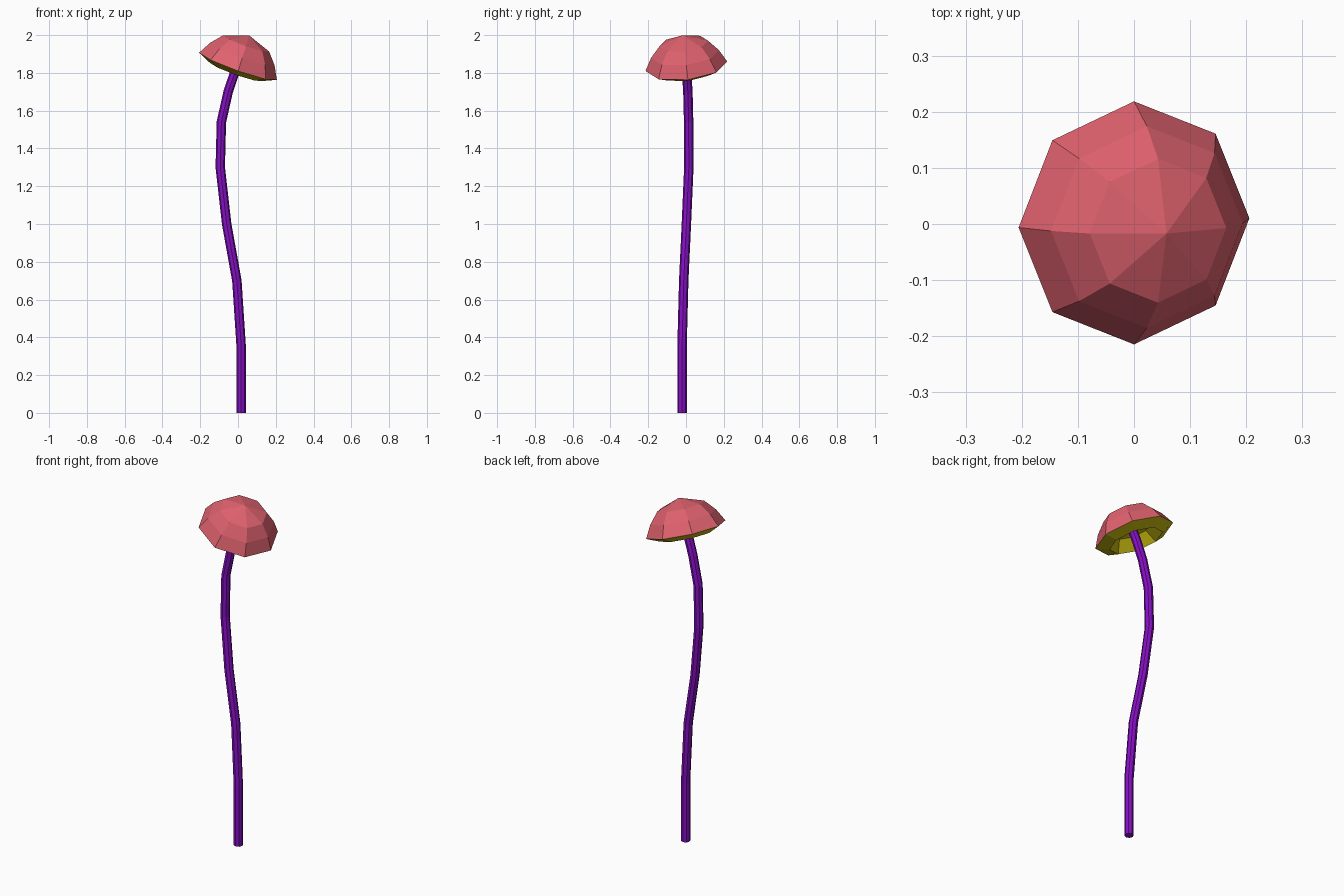
import bpy, bmesh
from math import sin, cos, pi
from mathutils import Vector

if "Cube" in bpy.data.objects:
    bpy.data.objects.remove(bpy.data.objects["Cube"])

SIDES = 8
CENTRE = Vector((0, 0.002, 1.835))
AXIS = Vector((0.354, -0.116, 1)).normalized()      # tilted cap axis
V = Vector((0, 1, 0.116)).normalized()
U = V.cross(AXIS)


def material(name, color):
    m = bpy.data.materials.new(name)
    m.diffuse_color = (*color, 1)
    m.use_nodes = True
    m.node_tree.nodes["Principled BSDF"].inputs["Base Color"].default_value = m.diffuse_color
    return m


def lathe(name, profile, mat):
    """Revolve (radius, height) points about the tilted axis; the last point is the tip."""
    bm = bmesh.new()
    rings = []
    for r, h in profile[:-1]:
        angles = [2 * pi * i / SIDES for i in range(SIDES)]
        rings.append([bm.verts.new(CENTRE + AXIS * h + (U * cos(a) + V * sin(a)) * r)
                      for a in angles])
    tip = bm.verts.new(CENTRE + AXIS * profile[-1][1])
    flip = profile[-1][1] < 0.1                      # underside faces down
    faces = []
    for i in range(SIDES):
        j = (i + 1) % SIDES
        for a, b in zip(rings, rings[1:]):
            faces.append(bm.faces.new((a[i], a[j], b[j], b[i])))
        faces.append(bm.faces.new((rings[-1][i], rings[-1][j], tip)))
    if flip:
        bmesh.ops.reverse_faces(bm, faces=faces)
    me = bpy.data.meshes.new(name)
    bm.to_mesh(me)
    bm.free()
    me.materials.append(mat)
    ob = bpy.data.objects.new(name, me)
    bpy.context.collection.objects.link(ob)
    return ob


# Domed cap and its hollow underside
lathe("cap", [(0.218, 0), (0.181, 0.069), (0.129, 0.129), (0, 0.175)],
      material("cap_red", (0.73, 0.12, 0.155)))
lathe("cap_underside", [(0.218, 0), (0.149, -0.031), (0.105, 0.035), (0, 0.06)],
      material("underside_yellow", (0.55, 0.47, 0.005)))

# Curved eight-sided stem
path = [(0.017, -0.021, 0), (0.017, -0.021, 0.35), (-0.006, -0.012, 0.70),
        (-0.06, 0.002, 1.0), (-0.094, 0.015, 1.30), (-0.088, 0.014, 1.54),
        (-0.052, 0.01, 1.70), (-0.015, 0.003, 1.81), (0.022, -0.006, 1.90)]
cu = bpy.data.curves.new("stem", 'CURVE')
cu.dimensions = '3D'
cu.bevel_depth = 0.025
cu.bevel_resolution = 2
cu.use_fill_caps = True
sp = cu.splines.new('POLY')
sp.points.add(len(path) - 1)
for p, co in zip(sp.points, path):
    p.co = (*co, 1)
sp.use_smooth = False
cu.materials.append(material("stem_purple", (0.24, 0.005, 0.55)))
stem = bpy.data.objects.new("stem", cu)
bpy.context.collection.objects.link(stem)
